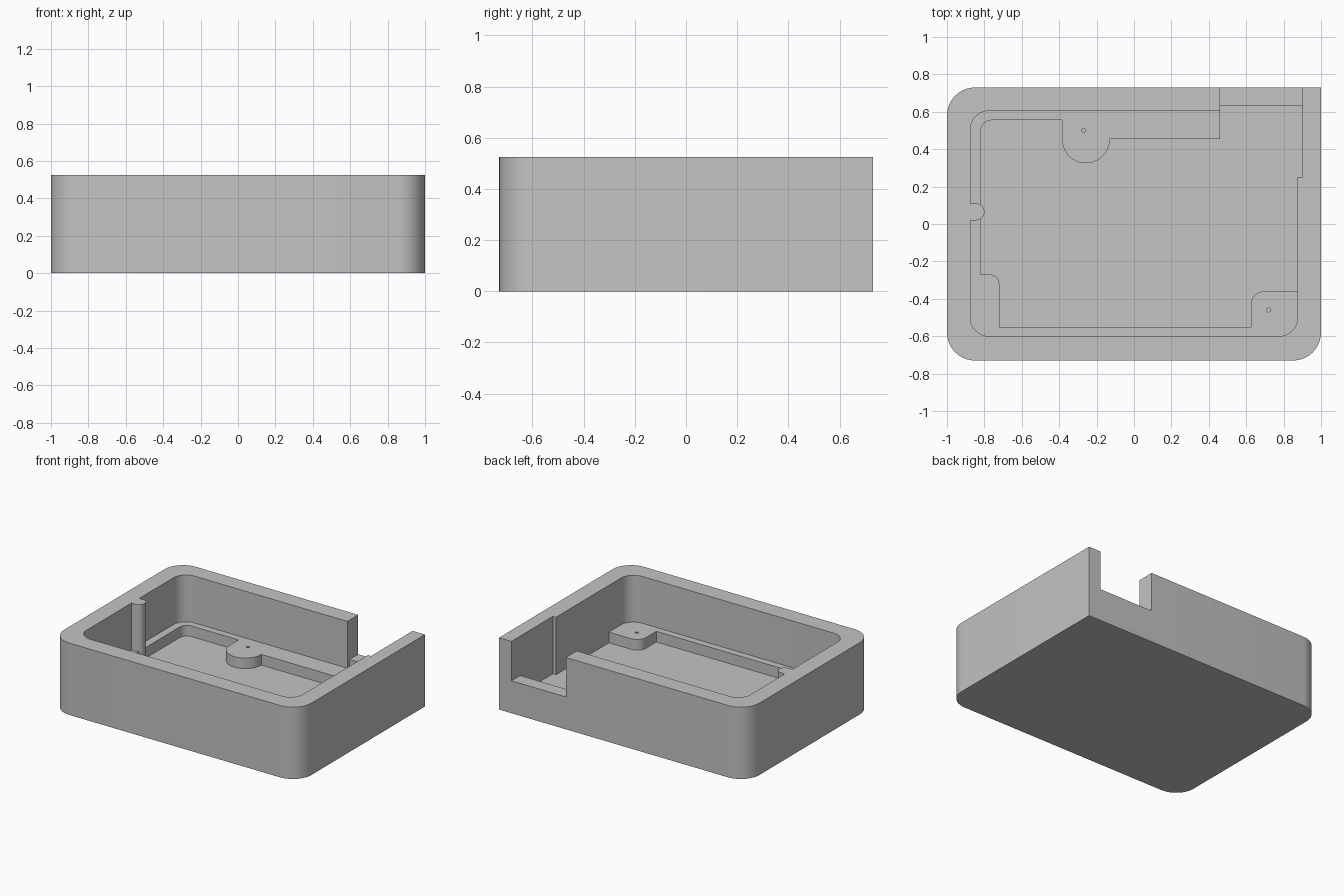
import bpy
import bmesh
import math
from mathutils import Vector

old = bpy.data.objects.get("Cube")
if old:
    bpy.data.objects.remove(old, do_unlink=True)

HEIGHT = 0.525
FLOOR, SHELF, SILL = 0.105, 0.183, 0.237

grey = bpy.data.materials.new("plain_grey")
grey.use_nodes = True
colour = (0.55, 0.55, 0.55, 1)
grey.diffuse_color = colour
grey.node_tree.nodes["Principled BSDF"].inputs["Base Color"].default_value = colour


def rounded(corners, steps=10):
    """Replace each (x, y, radius) corner by a tangent arc."""
    out = []
    for i, (x, y, r) in enumerate(corners):
        p = Vector((x, y))
        if r == 0:
            out.append(p)
            continue
        a = (Vector(corners[i - 1][:2]) - p).normalized()
        b = (Vector(corners[(i + 1) % len(corners)][:2]) - p).normalized()
        # All rounded corners are right angles
        centre = p + (a + b) * r
        for k in range(steps + 1):
            t = math.pi / 2 * k / steps
            out.append(centre - b * r * math.cos(t) - a * r * math.sin(t))
    return out


def prism(name, outline, z0, z1):
    """Extrude a flat outline from z0 to z1."""
    bm = bmesh.new()
    face = bm.faces.new([bm.verts.new((p[0], p[1], z0)) for p in outline])
    ext = bmesh.ops.extrude_face_region(bm, geom=[face])
    top = [v for v in ext["geom"] if isinstance(v, bmesh.types.BMVert)]
    bmesh.ops.translate(bm, verts=top, vec=(0, 0, z1 - z0))
    bmesh.ops.recalc_face_normals(bm, faces=bm.faces)
    mesh = bpy.data.meshes.new(name)
    bm.to_mesh(mesh)
    bm.free()
    mesh.materials.append(grey)
    obj = bpy.data.objects.new(name, mesh)
    bpy.context.collection.objects.link(obj)
    return obj


def combine(obj, tool, operation):
    """Apply a boolean and discard the tool."""
    tool.hide_render = True
    mod = obj.modifiers.new("combine", 'BOOLEAN')
    mod.operation, mod.solver, mod.object = operation, 'EXACT', tool
    bpy.context.view_layer.objects.active = obj
    bpy.ops.object.modifier_apply(modifier=mod.name)
    bpy.data.objects.remove(tool, do_unlink=True)


def smooth(obj):
    bpy.ops.object.select_all(action='DESELECT')
    obj.select_set(True)
    bpy.context.view_layer.objects.active = obj
    bpy.ops.object.shade_smooth_by_angle(angle=math.radians(30))


# Outer block: three rounded corners and one square corner
body = prism("tray_body", rounded([
    (-1, -0.73, 0.15), (1, -0.73, 0.15), (1, 0.73, 0), (-1, 0.73, 0.15)]), 0, HEIGHT)

# Cavity, open at the back, leaving a rounded rib on the right-hand wall
cavity = prism("cavity_cutter", rounded([
    (-0.875, -0.6, 0.1), (0.875, -0.6, 0.1), (0.875, 0.25, 0), (0.9, 0.25, 0),
    (0.9, 0.8, 0), (0.46, 0.8, 0), (0.46, 0.605, 0), (-0.875, 0.605, 0.1),
    (-0.875, 0.11, 0), (-0.8, 0.11, 0.044), (-0.8, 0.02, 0.044), (-0.875, 0.02, 0)]),
    FLOOR, HEIGHT + 0.1)
combine(body, cavity, 'DIFFERENCE')

# Low sill across the back opening
sill = prism("sill", [(0.44, 0.63), (0.92, 0.63), (0.92, 0.73), (0.44, 0.73)], 0.05, SILL)
combine(body, sill, 'UNION')
smooth(body)

# Stepped shelf around the floor, with two screw bosses; its outer edge sinks into the walls
shelf = prism("inner_shelf", rounded([
    (0.46, 0.62, 0), (-0.9, 0.62, 0), (-0.9, -0.63, 0), (0.9, -0.63, 0),
    (0.9, -0.36, 0), (0.625, -0.36, 0.07), (0.625, -0.55, 0), (-0.72, -0.55, 0),
    (-0.72, -0.27, 0.05), (-0.82, -0.27, 0), (-0.82, 0.555, 0.06), (-0.385, 0.555, 0),
    (-0.385, 0.325, 0.127), (-0.13, 0.325, 0.127), (-0.13, 0.455, 0), (0.46, 0.455, 0)]),
    FLOOR - 0.03, SHELF)

# Screw pilot holes
for x, y in ((-0.27, 0.5), (0.72, -0.46)):
    ring = [(x + 0.011 * math.cos(k * math.tau / 16), y + 0.011 * math.sin(k * math.tau / 16))
            for k in range(16)]
    combine(shelf, prism("hole_cutter", ring, FLOOR, SHELF + 0.1), 'DIFFERENCE')
smooth(shelf)
